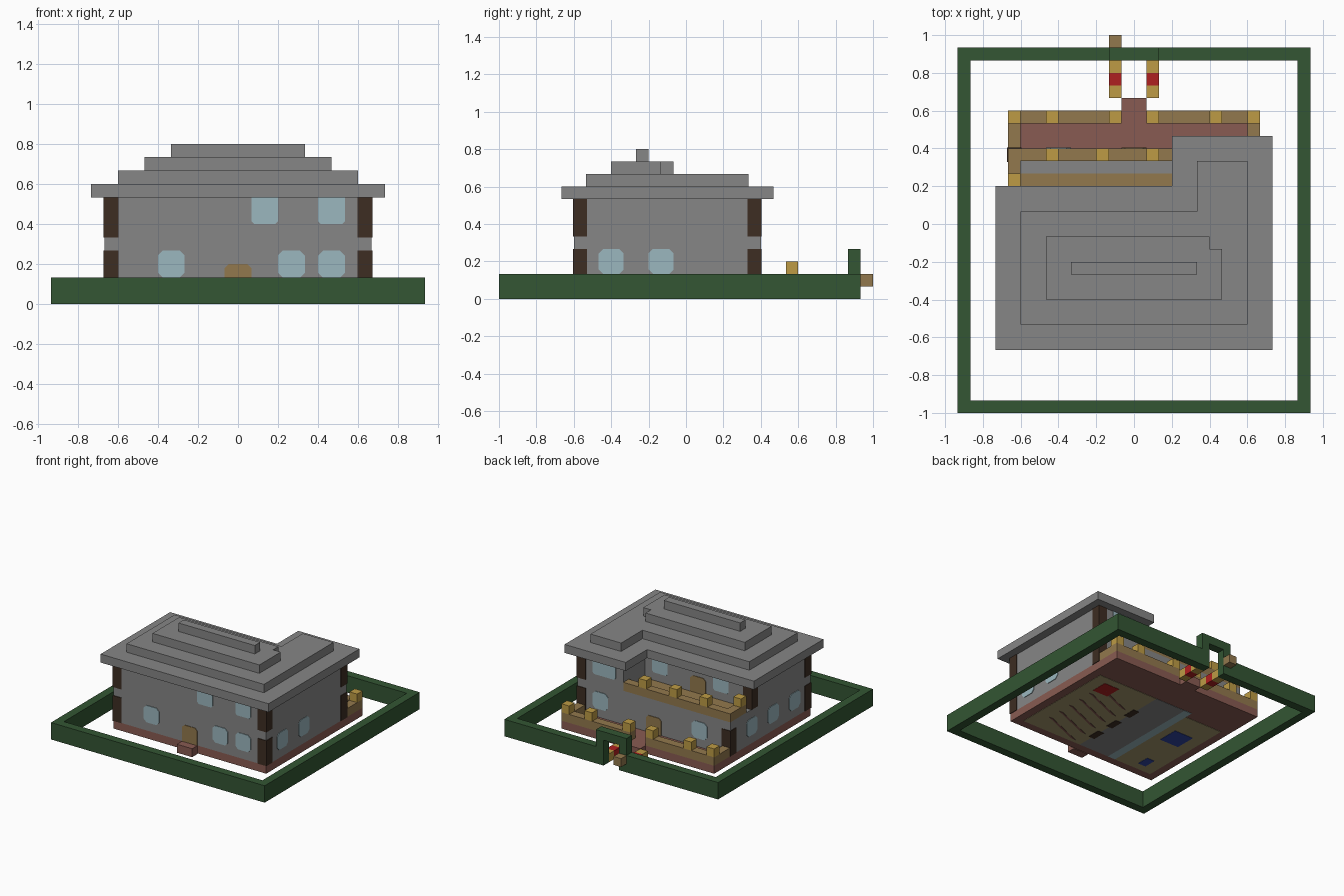
import bpy, bmesh
from mathutils import Vector

cube = bpy.data.objects.get("Cube")
if cube:
    bpy.data.objects.remove(cube, do_unlink=True)

U = 1 / 15      # one building block
T = 0.07        # plate thickness in blocks


def material(name, rgb):
    m = bpy.data.materials.new(name)
    m.use_nodes = True
    m.diffuse_color = (*rgb, 1)
    bsdf = next(n for n in m.node_tree.nodes if n.type == 'BSDF_PRINCIPLED')
    bsdf.inputs["Base Color"].default_value = (*rgb, 1)
    return m


GREEN = material("hedge green", (0.033, 0.092, 0.033))
GREY = material("stone grey", (0.24, 0.24, 0.24))
DARK = material("dark timber", (0.047, 0.026, 0.016))
GLASS = material("pale glass", (0.33, 0.475, 0.52))
TAN = material("tan wood", (0.29, 0.19, 0.075))
GOLD = material("gold", (0.51, 0.33, 0.06))
RED = material("red", (0.43, 0.014, 0.014))
BRICK = material("brick", (0.25, 0.105, 0.084))
BLUE = material("blue", (0.03, 0.06, 0.36))
OLIVE = material("olive floor", (0.36, 0.30, 0.15))


def prism(name, pts, lo, hi, mat, axis='z'):
    """Extrude an outline along an axis, from lo to hi, in blocks."""
    place = {'z': lambda a, b, h: (a, b, h),
             'y': lambda a, b, h: (a, h, b),
             'x': lambda a, b, h: (h, a, b)}[axis]
    bm = bmesh.new()
    face = bm.faces.new([bm.verts.new(Vector(place(a, b, lo)) * U) for a, b in pts])
    ext = bmesh.ops.extrude_face_region(bm, geom=[face])
    moved = [g for g in ext["geom"] if isinstance(g, bmesh.types.BMVert)]
    bmesh.ops.translate(bm, verts=moved, vec=Vector(place(0, 0, hi - lo)) * U)
    bmesh.ops.recalc_face_normals(bm, faces=bm.faces[:])
    mesh = bpy.data.meshes.new(name)
    bm.to_mesh(mesh)
    bm.free()
    mesh.materials.append(mat)
    ob = bpy.data.objects.new(name, mesh)
    bpy.context.collection.objects.link(ob)
    return ob


def rect(a0, a1, b0, b1):
    return [(a0, b0), (a1, b0), (a1, b1), (a0, b1)]


def box(name, x0, x1, y0, y1, z0, z1, mat):
    return prism(name, rect(x0, x1, y0, y1), z0, z1, mat)


def chopped(a0, a1, b0, b1, low, high):
    """Rectangle with cut corners at the bottom and the top."""
    pts = []
    if low:
        pts += [(a0, b0 + low), (a0 + low, b0), (a1 - low, b0), (a1, b0 + low)]
    else:
        pts += [(a0, b0), (a1, b0)]
    if high:
        pts += [(a1, b1 - high), (a1 - high, b1), (a0 + high, b1), (a0, b1 - high)]
    else:
        pts += [(a1, b1), (a0, b1)]
    return pts


def ell(x0, x1, y0, y1, step_x, step_y):
    """Rectangle with a wing at the back, on the +x side."""
    return [(x0, y0), (x1, y0), (x1, step_y), (step_x, step_y), (step_x, y1), (x0, y1)]


# Hedge ring and arch
box("hedge_front", -14, 14, -15, -14, 0, 2, GREEN)
for s, side in ((-1, "right"), (1, "left")):
    box("hedge_" + side, *sorted((13 * s, 14 * s)), -14, 13, 0, 2, GREEN)
    box("hedge_back_" + side, *sorted((2 * s, 14 * s)), 13, 14, 0, 2, GREEN)
prism("hedge_arch", [(-2, 0), (-1, 0), (-1, 3), (1, 3), (1, 0), (2, 0), (2, 4), (-2, 4)],
      13, 14, GREEN, 'y')

# Gate path blocks
for x in (-2, 1):
    for y, mat in ((10, GOLD), (11, RED), (12, GOLD)):
        box("path_block", x, x + 1, y, y + 1, 0, 1, mat)
box("gate_box", -2, -1, 14, 15, 1, 2, TAN)

# Base and steps
box("base", -10, 10, -9, 9, T, 1, BRICK)
box("front_step", -1, 1, -10, -9, 0, 1, BRICK)
box("back_step", -1, 1, 9, 10, 0, 1, BRICK)

# Walls and stepped roof
box("ground_floor_walls", -10, 10, -9, 6, 1, 5, GREY)
prism("upper_floor_walls", ell(-10, 10, -9, 2, 4, 6), 5, 8, GREY)
prism("roof_eaves", ell(-11, 11, -10, 3, 3, 7), 8, 9, GREY)
prism("roof_second_tier", ell(-9, 9, -8, 1, 5, 5), 9, 10, GREY)
prism("roof_third_tier", [(-7, -6), (7, -6), (7, -2), (6, -2), (6, -1), (-7, -1)],
      10, 11, GREY)
box("roof_ridge", -5, 5, -4, -3, 11, 12, GREY)

# Corner posts, a hair proud of the walls
for z, corners in ((1, ((-10, -9), (9, -9), (9, 5), (-10, 5))),
                   (5, ((-10, -9), (9, -9), (9, 5), (-10, 1)))):
    for x, y in corners:
        box("corner_post", x - T, x + 1 + T, y - T, y + 1 + T, z, z + 3, DARK)


# Windows and doors as thin plates on the walls
def opening(name, wall, a, z, mat, width=2, low=0.35, high=0.35):
    axis, at, sign = wall
    lo, hi = sorted((at, at + T * sign))
    prism(name, chopped(a, a + width, z, z + 2, low, high), lo, hi, mat, axis)


front, back, back_upper = ('y', -9, -1), ('y', 6, 1), ('y', 2, 1)
plus_side, minus_side = ('x', 10, 1), ('x', -10, -1)
for wall, places in ((front, (-6, 3, 6)), (back, (-7, 6)),
                     (plus_side, (-7, -3)), (minus_side, (-7, -3, 1))):
    for a in places:
        opening("ground_window", wall, a, 2, GLASS)
for wall, a, width in ((front, 1, 2), (front, 6, 2), (back, 5, 3),
                       (back_upper, 1, 2), (back_upper, -7, 2)):
    opening("upper_window", wall, a, 6, GLASS, width, 0.2, 0)
for wall, a, z in ((front, -1, 1), (back, -1, 1), (back_upper, -4, 5)):
    opening("door", wall, a, z, TAN, 2, 0, 0.3)

# Terrace rails and finials
for s, side in ((-1, "right"), (1, "left")):
    box("terrace_rail_" + side, *sorted((s, 10 * s)), 8, 9, 1, 2, TAN)
    box("terrace_end_rail_" + side, *sorted((9 * s, 10 * s)), 6, 8, 1, 2, TAN)
for x in (-10, -7, -2, 1, 6, 9):
    box("terrace_finial", x, x + 1, 8, 9, 2, 3, GOLD)

# Balcony
box("balcony_rail", -10, 4, 5, 6, 5, 6, TAN)
box("balcony_end_rail", -10, -9, 3, 5, 5, 6, TAN)
box("balcony_floor", -9, 4, 2 + T, 4, 5, 5 + T, TAN)
for x, y in ((-7, 5), (-3, 5), (1, 5), (-10, 3)):
    box("balcony_finial", x, x + 1, y, y + 1, 6, 7, GOLD)


# Floor pattern on the underside
def underside(name, pts, mat, layer=0.035):
    prism(name, pts, layer, T, mat)


underside("hall_floor", rect(-3, 1, -8, 5), GREY)
underside("hall_border", rect(-4, -3, -8, 5), GLASS)
underside("large_room_floor", rect(1, 9, -8, 5), OLIVE)
underside("small_room_floor", rect(-9, -4, -8, 4), OLIVE)
underside("red_rug", rect(5.5, 7.5, 2, 4), RED, 0)
underside("blue_rug", rect(-7.5, -5, -1.5, 1), BLUE, 0)
underside("blue_mat", rect(-7.5, -6.5, -7, -5.5), BLUE, 0)
for i in range(6):
    y = -7.5 + 1.7 * i
    underside("floor_stripe", [(2, y), (2.6, y), (7.5, y + 2), (6.9, y + 2)], BRICK, 0)
for y in (-6, -3, 0):
    underside("hall_dark_patch", rect(0.6, 1.4, y, y + 1.6), DARK, 0)
